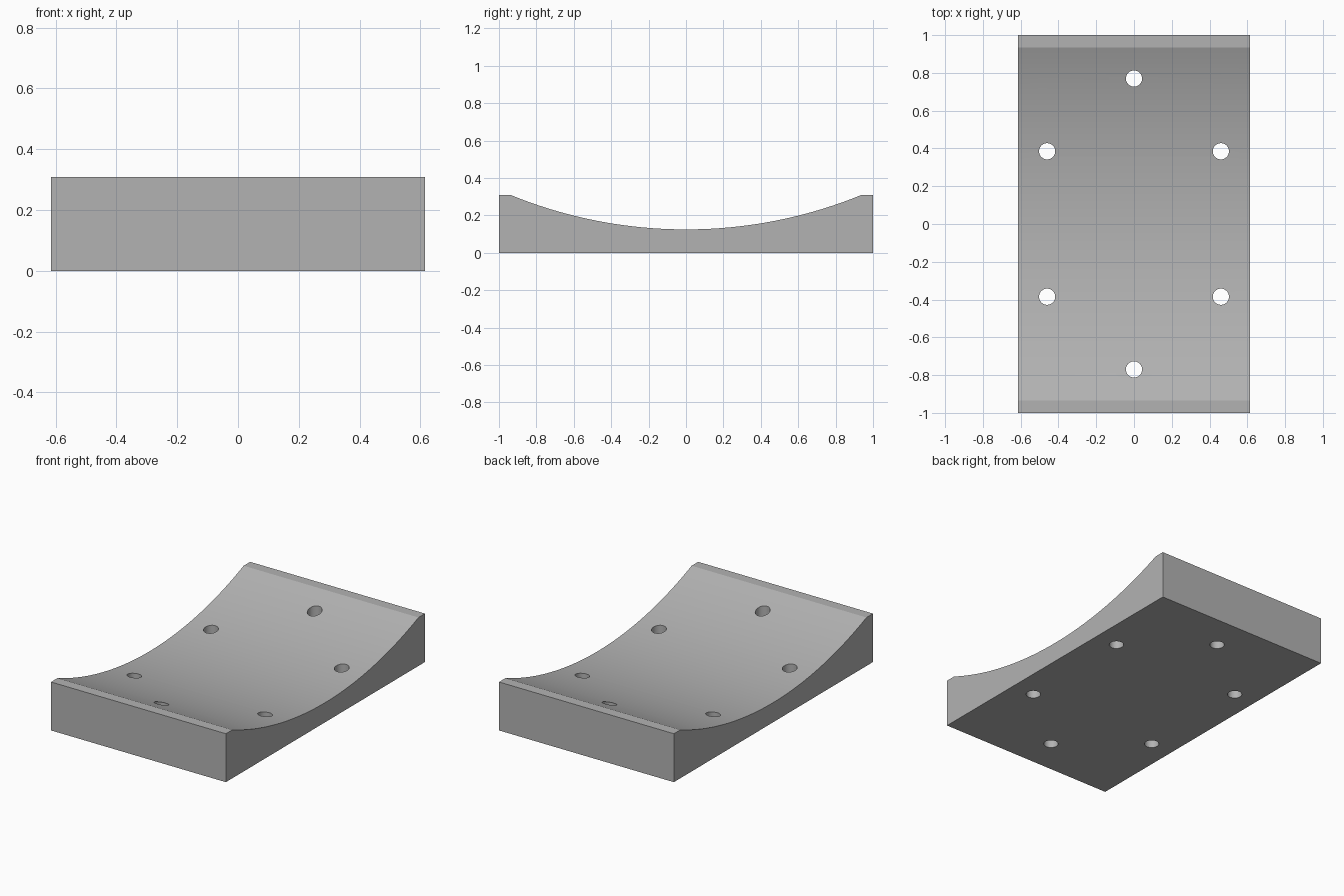
import bpy
import bmesh
import math

if "Cube" in bpy.data.objects:
    bpy.data.objects.remove(bpy.data.objects["Cube"], do_unlink=True)

HALF_WIDTH, HALF_LENGTH, HEIGHT = 0.615, 1.0, 0.308
SADDLE_FLOOR, SADDLE_HALF = 0.125, 0.935
HOLE_RADIUS = 0.043
ARC_STEPS = 48

grey = bpy.data.materials.new("plain grey")
grey.use_nodes = True
colour = (0.45, 0.45, 0.45, 1)
grey.diffuse_color = colour
grey.node_tree.nodes["Principled BSDF"].inputs["Base Color"].default_value = colour


def mesh_object(name, bm):
    mesh = bpy.data.meshes.new(name)
    bmesh.ops.recalc_face_normals(bm, faces=bm.faces)
    bm.to_mesh(mesh)
    bm.free()
    mesh.materials.append(grey)
    obj = bpy.data.objects.new(name, mesh)
    bpy.context.collection.objects.link(obj)
    return obj


# Side profile: a block with a shallow circular hollow between two flat lips
sag = HEIGHT - SADDLE_FLOOR
radius = (SADDLE_HALF ** 2 + sag ** 2) / (2 * sag)
sweep = math.asin(SADDLE_HALF / radius)
profile = [(-HALF_LENGTH, HEIGHT), (-HALF_LENGTH, 0), (HALF_LENGTH, 0), (HALF_LENGTH, HEIGHT)]
for i in range(ARC_STEPS + 1):
    angle = sweep * (1 - 2 * i / ARC_STEPS)
    profile.append((radius * math.sin(angle),
                    SADDLE_FLOOR + radius * (1 - math.cos(angle))))

# Extrude the profile across the width
bm = bmesh.new()
side = bm.faces.new([bm.verts.new((-HALF_WIDTH, y, z)) for y, z in profile])
extruded = bmesh.ops.extrude_face_region(bm, geom=[side], use_keep_orig=True)
moved = [v for v in extruded["geom"] if isinstance(v, bmesh.types.BMVert)]
bmesh.ops.translate(bm, verts=moved, vec=(2 * HALF_WIDTH, 0, 0))
saddle = mesh_object("saddle_block", bm)

# Six vertical through holes
hole_centres = [(x, y) for x in (-0.46, 0.46) for y in (-0.385, 0.385)]
hole_centres += [(0, -0.77), (0, 0.77)]
bm = bmesh.new()
for x, y in hole_centres:
    made = bmesh.ops.create_cone(bm, cap_ends=True, segments=32,
                                 radius1=HOLE_RADIUS, radius2=HOLE_RADIUS, depth=1)
    bmesh.ops.translate(bm, verts=made["verts"], vec=(x, y, 0.2))
cutter = mesh_object("hole_cutter", bm)
cutter.hide_render = True

drill = saddle.modifiers.new("holes", 'BOOLEAN')
drill.operation = 'DIFFERENCE'
drill.solver = 'EXACT'
drill.object = cutter

# Apply the drilling and smooth the curved surfaces
bpy.ops.object.select_all(action='DESELECT')
saddle.select_set(True)
bpy.context.view_layer.objects.active = saddle
bpy.ops.object.modifier_apply(modifier=drill.name)
bpy.data.objects.remove(cutter, do_unlink=True)
bpy.ops.object.shade_smooth_by_angle(angle=math.radians(12))
